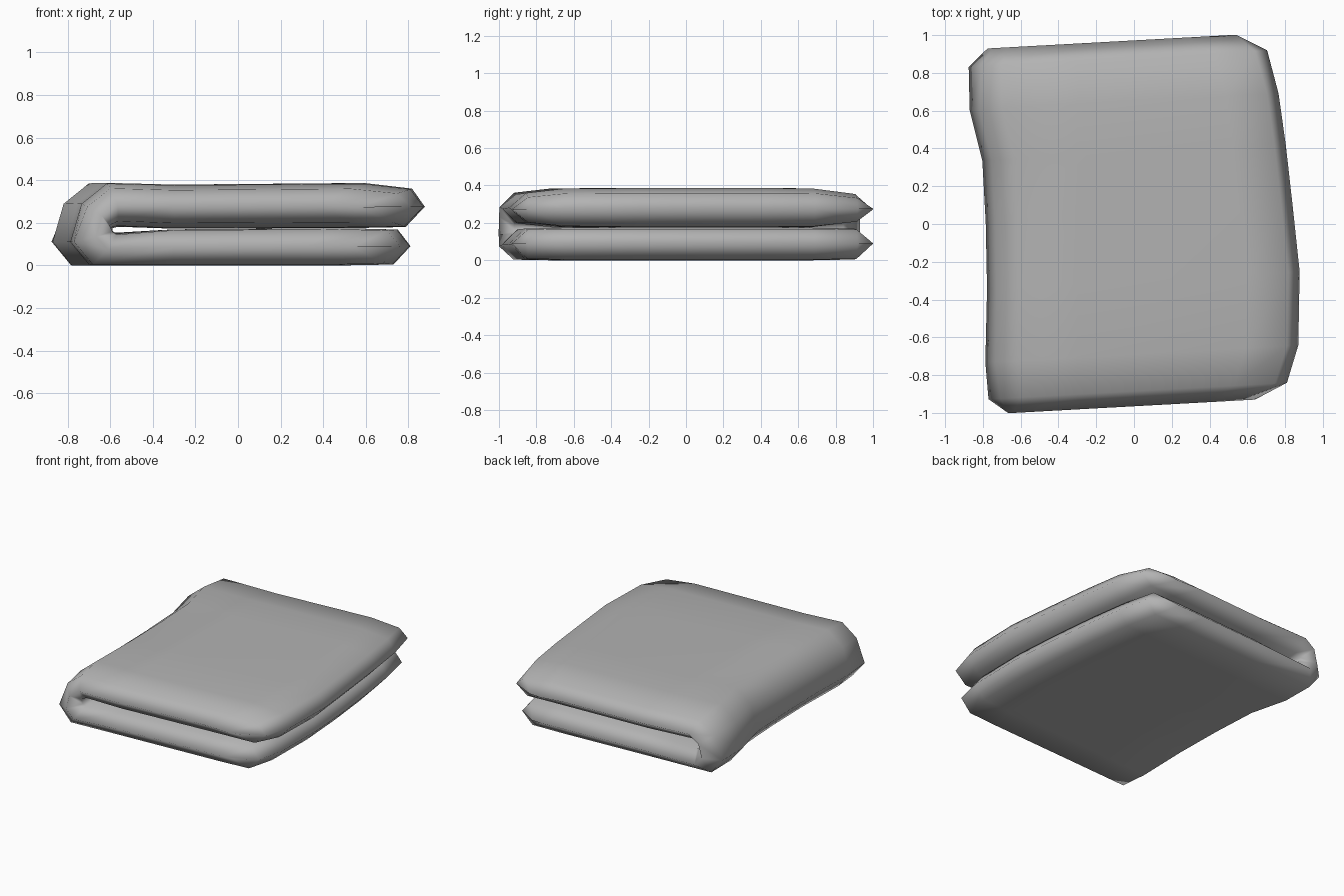
import bpy, bmesh

if "Cube" in bpy.data.objects:
    bpy.data.objects.remove(bpy.data.objects["Cube"])

# Stations along the depth: y, fold x, right x of top layer, right x of bottom layer,
# thickness of bottom layer, thickness of top layer (0 = pinched hem)
STATIONS = [
    (-0.965, -0.76, 0.64, 0.61, 0.0, 0.0),
    (-0.885, -0.775, 0.81, 0.76, 0.95, 0.75),
    (-0.69, -0.787, 0.87, 0.805, 1, 0.97),
    (-0.30, -0.778, 0.877, 0.81, 1, 1),
    (0.05, -0.785, 0.84, 0.785, 1, 1),
    (0.38, -0.803, 0.803, 0.75, 1, 1),
    (0.65, -0.87, 0.765, 0.71, 1, 0.98),
    (0.88, -0.88, 0.705, 0.66, 0.95, 0.7),
    (0.972, -0.87, 0.54, 0.52, 0.0, 0.0),
]


def section(xl, xt, xb, fb, ft):
    """Closed U-shaped section of the folded cloth: outer skin, then inner skin."""
    pairs = [  # outer point, inner point, thickness
        ((xb, 0.09), (xb, 0.09), fb),
        ((xb - 0.08, 0.004), (xb - 0.06, 0.168), fb),
        ((xb - 0.3, 0.0), (xb - 0.3, 0.174), fb),
        ((-0.3, 0.0), (-0.3, 0.169), fb),
        ((xl + 0.09, 0.0), (xl + 0.21, 0.148), fb),
        ((xl, 0.11), (xl + 0.19, 0.16), fb),
        ((xl + 0.05, 0.29), (xl + 0.19, 0.175), ft),
        ((xl + 0.17, 0.387), (xl + 0.22, 0.182), ft),
        ((-0.3, 0.379), (-0.3, 0.172), ft),
        ((xt - 0.28, 0.386), (xt - 0.28, 0.176), ft),
        ((xt - 0.06, 0.36), (xt - 0.09, 0.18), ft),
        ((xt, 0.275), (xt, 0.275), ft),
    ]
    outer, inner = [], []
    for o, i, f in pairs:
        m = [(a + b) / 2 for a, b in zip(o, i)]
        outer.append([c + (a - c) * f for a, c in zip(o, m)])
        inner.append([c + (a - c) * f for a, c in zip(i, m)])
    return outer + inner[-2:0:-1]


# Folded cloth: loft the sections front to back with a slight skew
bm = bmesh.new()
rings = [[bm.verts.new((x, y + 0.055 * x, z)) for x, z in section(*rest)]
         for y, *rest in STATIONS]
for a, b in zip(rings, rings[1:]):
    n = len(a)
    for k in range(n):
        j = (k + 1) % n
        bm.faces.new((a[k], a[j], b[j], b[k]))
# Close the pinched hems at both ends
bmesh.ops.remove_doubles(bm, verts=bm.verts, dist=0.0005)
bmesh.ops.recalc_face_normals(bm, faces=bm.faces)
for f in bm.faces:
    f.smooth = True

mesh = bpy.data.meshes.new("folded_cloth")
bm.to_mesh(mesh)
bm.free()
cloth = bpy.data.objects.new("folded_cloth", mesh)
bpy.context.collection.objects.link(cloth)

# Darker grey cloth
grey = bpy.data.materials.new("grey_cloth")
grey.diffuse_color = (0.45, 0.45, 0.45, 1)
grey.use_nodes = True
grey.node_tree.nodes["Principled BSDF"].inputs["Base Color"].default_value = grey.diffuse_color
mesh.materials.append(grey)
